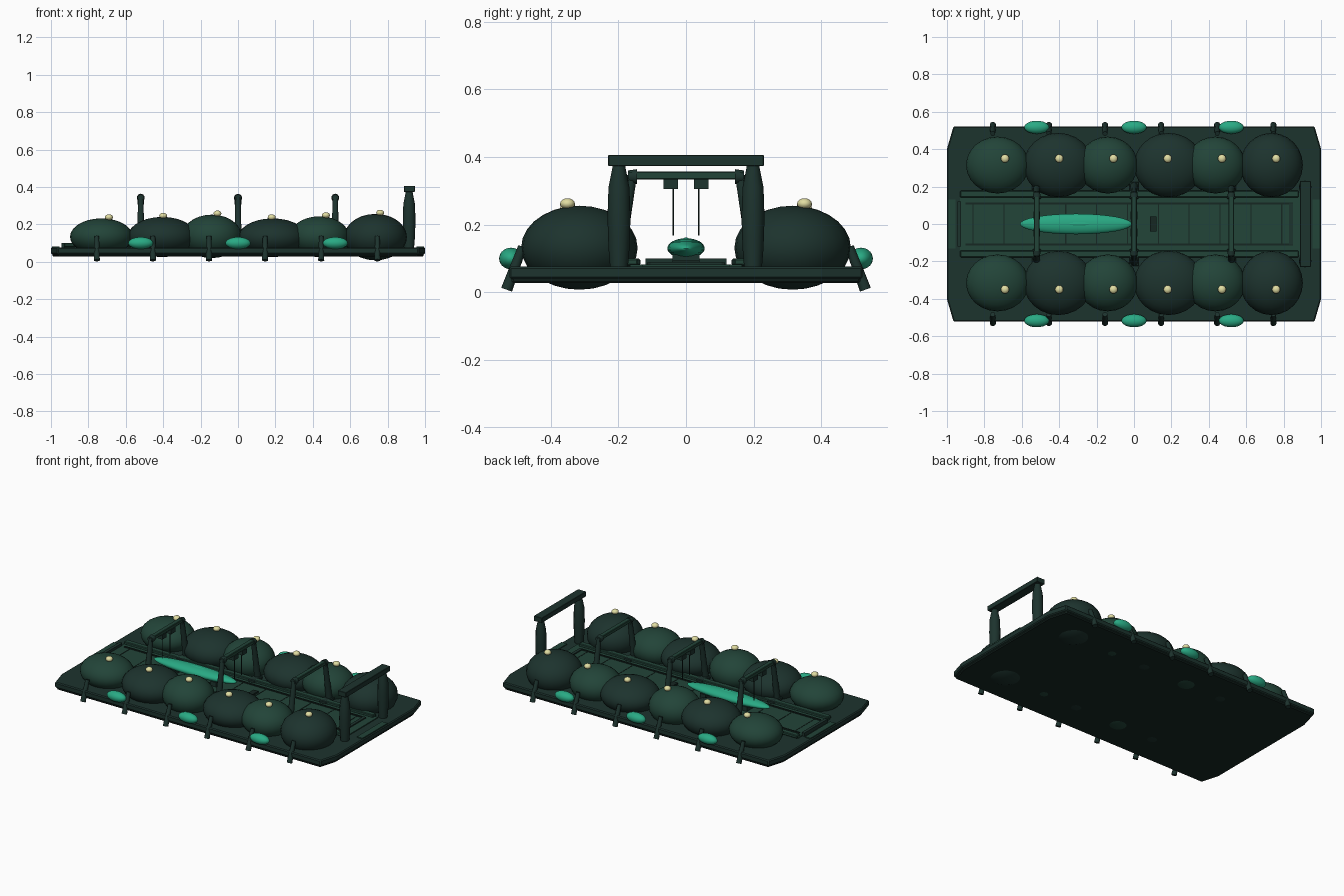
import bpy, math
from mathutils import Vector

if "Cube" in bpy.data.objects:
    bpy.data.objects.remove(bpy.data.objects["Cube"])


def material(name, rgb):
    m = bpy.data.materials.new(name)
    m.diffuse_color = (*rgb, 1)
    m.use_nodes = True
    m.node_tree.nodes["Principled BSDF"].inputs["Base Color"].default_value = m.diffuse_color
    return m


DARK = material("dark_green", (0.012, 0.033, 0.027))
DEEP = material("deep_green", (0.008, 0.02, 0.016))
MID = material("mid_green", (0.016, 0.058, 0.04))
BRIGHT = material("bright_green", (0.022, 0.40, 0.23))
CREAM = material("cream", (0.75, 0.72, 0.36))


def finish(name, mat, smooth=None):
    o = bpy.context.object
    o.name = name
    o.data.materials.append(mat)
    if smooth:
        bpy.ops.object.transform_apply(location=False, rotation=True, scale=True)
        bpy.ops.object.shade_smooth_by_angle(angle=math.radians(smooth))
    return o


def box(name, lo, hi, mat, bevel=0):
    lo, hi = Vector(lo), Vector(hi)
    bpy.ops.mesh.primitive_cube_add(size=1, location=(lo + hi) / 2)
    o = bpy.context.object
    o.scale = hi - lo
    bpy.ops.object.transform_apply(location=False, rotation=False, scale=True)
    if bevel:
        b = o.modifiers.new("bevel", "BEVEL")
        b.width, b.segments = bevel, 1
    return finish(name, mat)


def ball(name, centre, radii, mat, seg=24, rings=14):
    bpy.ops.mesh.primitive_uv_sphere_add(segments=seg, ring_count=rings, radius=1, location=centre)
    bpy.context.object.scale = radii
    return finish(name, mat, 60)


def rod(name, a, b, r, mat, r2=None, sides=10):
    a, b = Vector(a), Vector(b)
    d = b - a
    bpy.ops.mesh.primitive_cone_add(vertices=sides, radius1=r, radius2=r if r2 is None else r2,
                                    depth=d.length, location=(a + b) / 2,
                                    rotation=d.to_track_quat("Z", "Y").to_euler())
    return finish(name, mat, 50)


def slab(name, hx, hy, z0, z1, mat):
    # octagonal plate with long shallow corner cuts
    pts = [(hx, -hy + .12), (hx, hy - .12), (hx - .035, hy), (-hx + .035, hy),
           (-hx, hy - .12), (-hx, -hy + .12), (-hx + .035, -hy), (hx - .035, -hy)]
    n = len(pts)
    verts = [(x, y, z) for z in (z0, z1) for x, y in pts]
    faces = [tuple(range(n))[::-1], tuple(range(n, 2 * n))]
    faces += [(i, (i + 1) % n, (i + 1) % n + n, i + n) for i in range(n)]
    me = bpy.data.meshes.new(name)
    me.from_pydata(verts, [], faces)
    o = bpy.data.objects.new(name, me)
    bpy.context.collection.objects.link(o)
    me.materials.append(mat)
    b = o.modifiers.new("bevel", "BEVEL")
    b.width, b.segments = .006, 1


# base platform in two layers
slab("base_plate", .992, .515, .027, .05, DEEP)
slab("platform", 1.0, .522, .04, .077, DARK)

# central deck, planks and end thresholds
box("deck", (-.93, -.165, .07), (.9, .165, .083), MID)
for i in range(11):
    x = -.86 + i * .165
    box("deck_seam", (x - .003, -.11, .08), (x + .003, .11, .0845), DEEP)
for s in (-1, 1):
    box("deck_threshold", (s * .975 - .02, -.13, .07), (s * .975 + .02, .13, .083), MID)
    box("deck_rail", (-.93, s * .16 - .018, .08), (.88, s * .16 + .018, .1), MID, .004)
    box("deck_guide", (-.9, s * .11 - .005, .08), (.85, s * .11 + .005, .089), DEEP)
box("front_stop", (-.945, -.12, .07), (-.925, .12, .1), DARK)
box("rear_stop", (.83, -.11, .08), (.85, .11, .09), DARK)
box("deck_hatch", (.085, -.04, .08), (.12, .04, .094), DEEP)

# rows of pods with lamps
pods = [(-.73, .168, .152, .232), (-.405, .185, .172, .24), (-.14, .16, .152, .252),
        (.185, .185, .172, .232), (.435, .16, .152, .243), (.735, .168, .172, .256)]
low = [.035, .025, .02, .025, .025, .008]
for s in (-1, 1):
    for i, (x, rx, ry, top) in enumerate(pods):
        rz = (top - low[i]) / 2
        ball("pod", (x, s * .315, top - rz), (rx, ry, rz), DARK if i % 2 else MID)
        ball("pod_lamp", (-.69 + .29 * i, s * .35, top + .006), (.022, .022, .016), CREAM, 14, 8)
        # splayed side struts
        x = -.755 + .3 * i
        rod("side_strut", (x, s * .483, .135), (x, s * .53, .008), .013, DARK, .017)
    # glowing side floats
    for x in (-.52, 0, .52):
        ball("side_float", (x, s * .517, .1), (.067, .035, .032), BRIGHT)

# arches over the deck
for x in (-.52, 0, .52):
    box("arch_beam", (x - .015, -.17, .334), (x + .015, .17, .357), MID, .003)
    for s in (-1, 1):
        rod("arch_post", (x, s * .205, .08), (x, s * .16, .345), .021, DARK, .015)
        rod("arch_joint", (x, s * .145, .342), (x, s * .172, .342), .022, DARK, .018)
        box("arch_foot", (x - .025, s * .18 - .045, .08), (x + .025, s * .18 + .045, .1), DARK, .004)
        if x < .5:
            box("hanger_block", (x - .018, s * .045 - .022, .306), (x + .018, s * .045 + .022, .336), DARK)
            rod("hanger_rod", (x, s * .038, .168), (x, s * .038, .31), .0025, DEEP, sides=6)

# cradled craft on the deck
ball("craft_hull", (-.31, 0, .13), (.3, .055, .03), BRIGHT, 32, 16)
bpy.ops.mesh.primitive_torus_add(major_radius=1, minor_radius=.18, major_segments=32,
                                 minor_segments=8, location=(-.295, 0, .152))
bpy.context.object.scale = (.105, .02, .02)
finish("cockpit_rim", MID, 60)
ball("canopy", (-.295, 0, .15), (.09, .014, .012), BRIGHT, 20, 10)
for x in (-.45, -.15):
    box("craft_cradle", (x - .02, -.04, .08), (x + .02, .04, .112), DARK)

# rear gantry with barrel-shaped pillars
for s in (-1, 1):
    profile = [(.07, .026), (.13, .031), (.22, .034), (.31, .031), (.365, .02), (.38, .018)]
    n = 12
    verts = [(.915 + r * math.cos(2 * math.pi * k / n), s * .198 + r * math.sin(2 * math.pi * k / n), z)
             for z, r in profile for k in range(n)]
    faces = [(j * n + k, j * n + (k + 1) % n, (j + 1) * n + (k + 1) % n, (j + 1) * n + k)
             for j in range(len(profile) - 1) for k in range(n)]
    faces += [tuple(range(n))[::-1], tuple(range(len(verts) - n, len(verts)))]
    me = bpy.data.meshes.new("gantry_pillar")
    me.from_pydata(verts, [], faces)
    me.polygons.foreach_set("use_smooth", [len(f) == 4 for f in faces])
    me.materials.append(DARK)
    bpy.context.collection.objects.link(bpy.data.objects.new("gantry_pillar", me))
box("gantry_beam", (.887, -.23, .373), (.945, .23, .406), DARK, .002)
